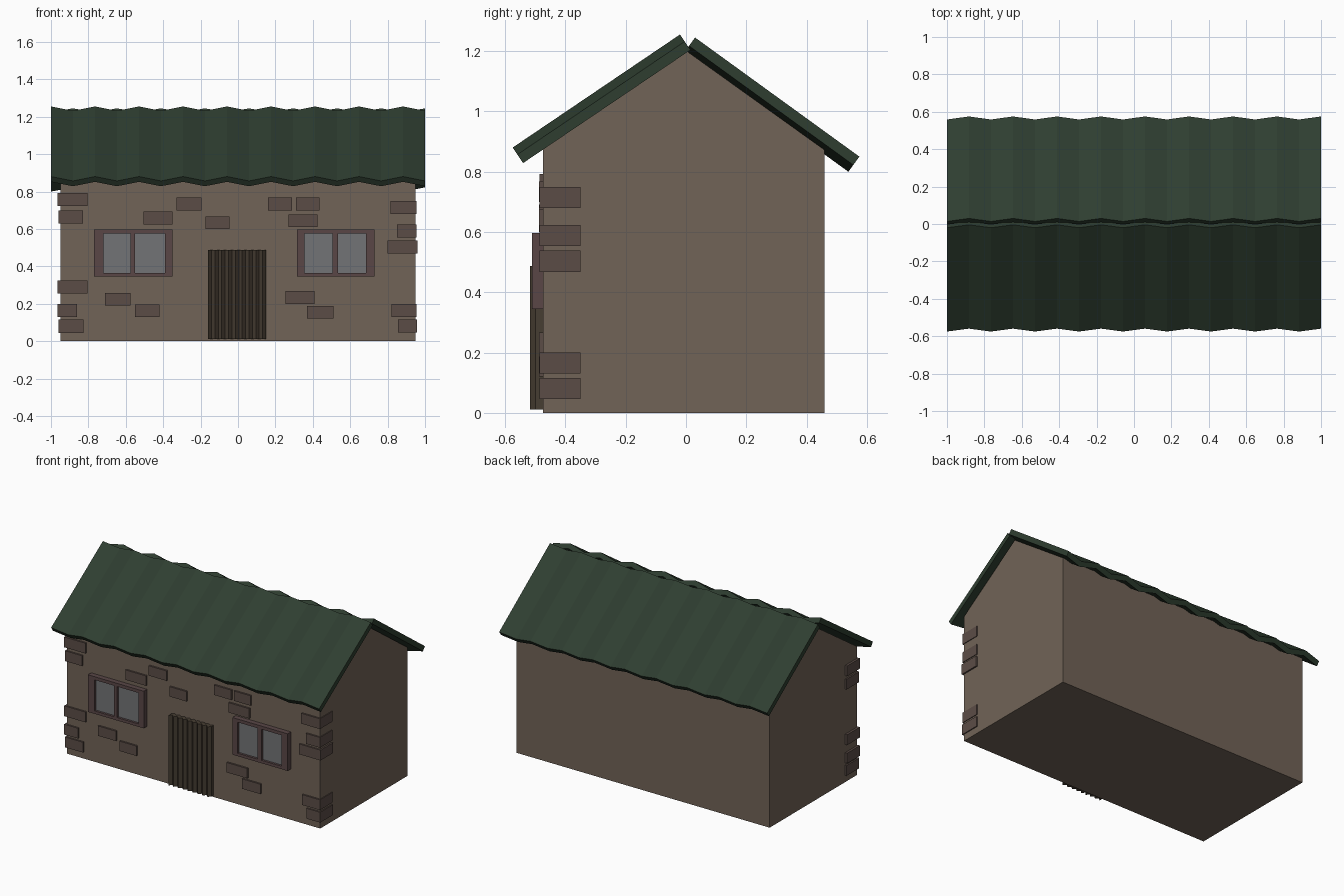
import bpy, bmesh
from mathutils import Vector

if "Cube" in bpy.data.objects:
    bpy.data.objects.remove(bpy.data.objects["Cube"])


def material(name, rgb):
    m = bpy.data.materials.new(name)
    m.diffuse_color = (*rgb, 1)
    m.use_nodes = True
    m.node_tree.nodes["Principled BSDF"].inputs["Base Color"].default_value = m.diffuse_color
    return m


WALL = material("wall_stone", (0.165, 0.125, 0.095))
BRICK = material("brick", (0.105, 0.073, 0.062))
ROOF = material("roof_green", (0.028, 0.048, 0.030))
FRAME = material("frame_wood", (0.100, 0.062, 0.062))
GLASS = material("glass", (0.17, 0.175, 0.18))
DOOR = material("door_wood", (0.062, 0.047, 0.032))


def finish(name, bm, mat):
    bmesh.ops.recalc_face_normals(bm, faces=bm.faces[:])
    me = bpy.data.meshes.new(name)
    bm.to_mesh(me)
    bm.free()
    me.materials.append(mat)
    ob = bpy.data.objects.new(name, me)
    bpy.context.collection.objects.link(ob)
    return ob


def add_box(bm, x0, x1, y0, y1, z0, z1):
    vs = bmesh.ops.create_cube(bm, size=1)["verts"]
    for v in vs:
        v.co = Vector(((x0 + x1) / 2 + v.co.x * (x1 - x0),
                       (y0 + y1) / 2 + v.co.y * (y1 - y0),
                       (z0 + z1) / 2 + v.co.z * (z1 - z0)))


def corrugated(name, mat, x0, x1, a, b, amp, thick, side=1, low_first=0, n=17):
    """Zigzag sheet from line a to line b (y, z), sinking toward its inner side."""
    bm = bmesh.new()
    a, b = Vector(a), Vector(b)
    d = (b - a).normalized()
    inward = Vector((-d.y, d.x)) * (-1 if d.y > 0 else 1) * side
    if d.y < 0:
        inward = Vector((-d.y, d.x)) * side
    rings = []
    for i in range(n + 1):
        x = x0 + (x1 - x0) * i / n
        s = amp * ((i + low_first) % 2)
        pts = [a + inward * s, b + inward * s,
               b + inward * (s + thick), a + inward * (s + thick)]
        rings.append([bm.verts.new((x, p.x, p.y)) for p in pts])
    for r, q in zip(rings, rings[1:]):
        for k in range(4):
            bm.faces.new((r[k], r[(k + 1) % 4], q[(k + 1) % 4], q[k]))
    bm.faces.new(rings[0])
    bm.faces.new(rings[-1])
    return finish(name, bm, mat)


# House body: gable profile extruded along x
bm = bmesh.new()
profile = [(-0.475, 0), (0.46, 0), (0.46, 0.872), (0.005, 1.198), (-0.475, 0.873)]
base = bm.faces.new([bm.verts.new((-0.95, y, z)) for y, z in profile])
ext = bmesh.ops.extrude_face_region(bm, geom=[base], use_keep_orig=True)
bmesh.ops.translate(bm, vec=(1.9, 0, 0),
                    verts=[g for g in ext["geom"] if isinstance(g, bmesh.types.BMVert)])
finish("house_body", bm, WALL)

# Corrugated roof sheets
corrugated("roof_front", ROOF, -1, 1, (-0.02, 1.255), (-0.575, 0.88), 0.028, 0.034)
corrugated("roof_back", ROOF, -1, 1, (0.03, 1.245), (0.575, 0.85), 0.028, 0.034,
           side=-1, low_first=1)

# Corrugated plank door
corrugated("door", DOOR, -0.16, 0.15, (-0.517, 0.487), (-0.517, 0.012), 0.018, 0.03)

# Wall bricks: x0, x1, z0 on the front face
bm = bmesh.new()
for x0, x1, z0 in [(-.505, -.35, .625), (-.33, -.195, .70), (-.175, -.045, .60),
                   (.16, .29, .70), (.31, .435, .70), (.27, .425, .61),
                   (-.71, -.575, .19), (-.55, -.42, .13), (.255, .41, .20),
                   (.37, .51, .12)]:
    add_box(bm, x0, x1, -0.487, -0.46, z0, z0 + 0.067)
finish("wall_bricks", bm, BRICK)

# Corner bricks wrapping both front corners: outer x, inner x, z0
bm = bmesh.new()
for xo, xi, z0 in [(-.965, -.805, .722), (-.96, -.83, .63), (-.965, -.805, .255),
                   (-.965, -.86, .13), (-.96, -.825, .045), (.955, .815, .68),
                   (.955, .85, .553), (.96, .80, .468), (.955, .82, .13),
                   (.957, .855, .046)]:
    add_box(bm, min(xo, xi), max(xo, xi), -0.486, -0.35, z0, z0 + 0.07)
finish("corner_bricks", bm, BRICK)

# Windows: frame bars around two recessed panes
for side, xs in [("left", (-.77, -.72, -.575, -.55, -.39, -.35)),
                 ("right", (.315, .355, .505, .535, .685, .73))]:
    bm = bmesh.new()
    for i in (0, 2, 4):
        add_box(bm, xs[i], xs[i + 1], -0.51, -0.46, 0.365, 0.575)
    for z0, z1 in [(0.345, 0.365), (0.575, 0.597)]:
        add_box(bm, xs[0], xs[5], -0.51, -0.46, z0, z1)
    finish("window_frame_" + side, bm, FRAME)
    bm = bmesh.new()
    for i in (1, 3):
        add_box(bm, xs[i], xs[i + 1], -0.495, -0.465, 0.365, 0.575)
    finish("window_panes_" + side, bm, GLASS)
